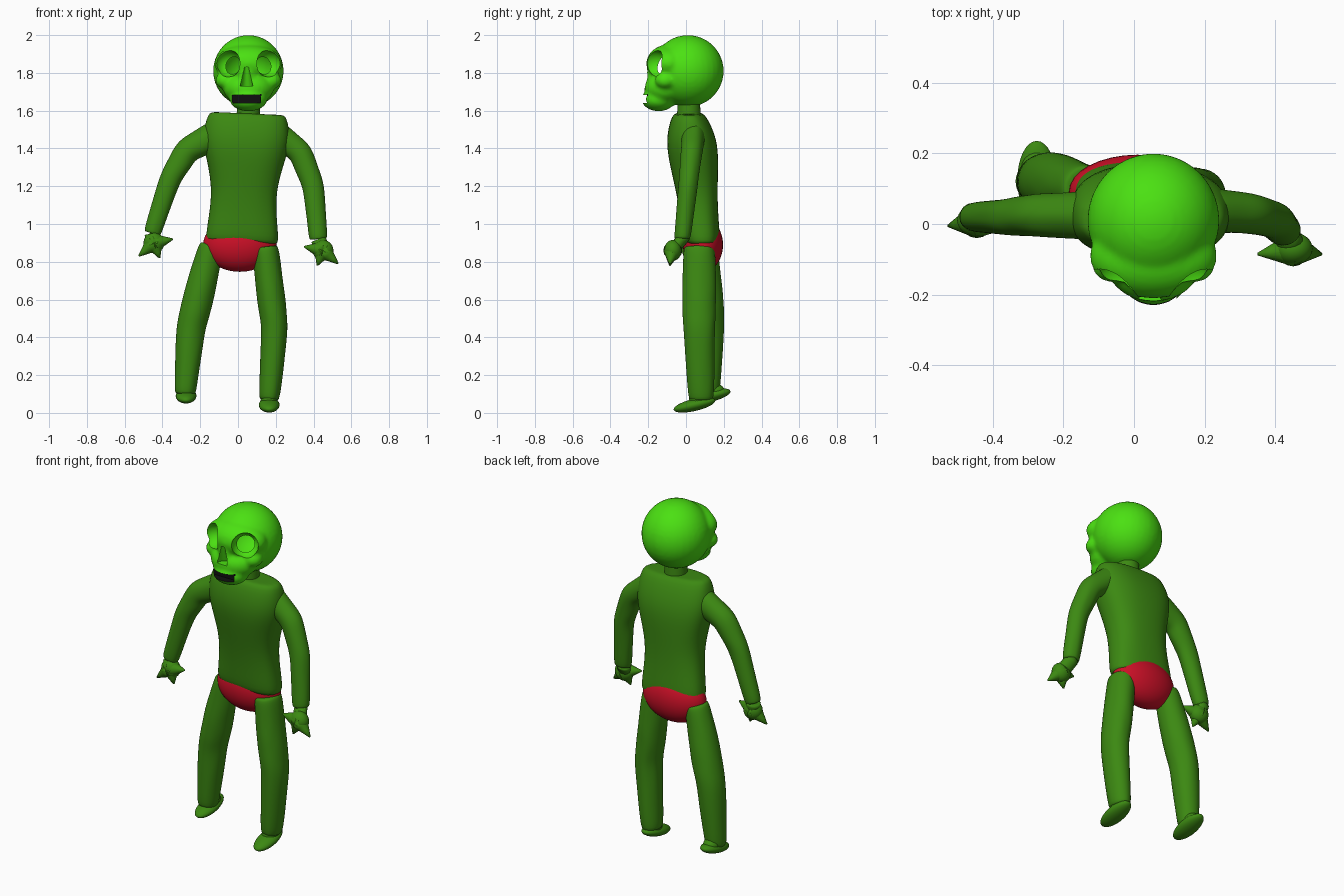
import bpy, bmesh, math, random
from mathutils import Vector, Matrix

random.seed(4)
cube = bpy.data.objects.get("Cube")
if cube:
    bpy.data.objects.remove(cube, do_unlink=True)


def material(name, red, green, blue):
    mat = bpy.data.materials.new(name)
    mat.use_nodes = True
    colour = (red, green, blue, 1)
    mat.diffuse_color = colour
    mat.node_tree.nodes["Principled BSDF"].inputs["Base Color"].default_value = colour
    return mat


bright_green = material("bright green", .07, .75, .006)
dark_green = material("dark green", .045, .25, .006)
red = material("red", .6, .005, .02)
black = material("black", .005, .005, .005)


def loft(bm, rings, segments=16, power=1, wrinkle=0):
    """Skin elliptical rings (centre, width, depth) along a path, capped at both ends."""
    depth_axis = Vector((0, 1, 0))
    loops = []
    for i, (centre, width, depth) in enumerate(rings):
        ahead = rings[min(i + 1, len(rings) - 1)][0]
        behind = rings[max(i - 1, 0)][0]
        side = (ahead - behind).cross(depth_axis).normalized()
        loop = []
        for k in range(segments):
            angle = math.tau * k / segments
            u, v = (math.copysign(abs(w) ** power, w)
                    for w in (math.cos(angle), math.sin(angle)))
            swell = 1 + random.uniform(-wrinkle, wrinkle)
            offset = side * u * width + depth_axis * v * depth
            loop.append(bm.verts.new(centre + offset * swell))
        loops.append(loop)
    for lower, upper in zip(loops, loops[1:]):
        for k in range(segments):
            n = (k + 1) % segments
            bm.faces.new((lower[k], lower[n], upper[n], upper[k]))
    for loop in (loops[0], loops[-1]):
        cap = bm.faces.new(loop)
        cap.normal_update()
        bmesh.ops.inset_region(bm, faces=[cap], thickness=cap.calc_area() ** .5 / 8)


def limb_rings(points, start, end, bulge=0, flatness=1, steps=3):
    """Rings along straight spans, tapering from start to end with a bulge midway."""
    points = [Vector(p) for p in points]
    spans = len(points) - 1
    rings = []
    for i in range(spans * steps + 1):
        span = min(i // steps, spans - 1)
        centre = points[span].lerp(points[span + 1], i / steps - span)
        t = i / (spans * steps)
        radius = start + (end - start) * t + bulge * math.sin(math.pi * t)
        rings.append((centre, radius, radius * flatness))
    return rings


def ball(bm, centre, radii, tilt=0):
    matrix = (Matrix.Translation(centre) @ Matrix.Rotation(math.radians(tilt), 4, 'X')
              @ Matrix.Diagonal((*radii, 1)))
    bmesh.ops.create_uvsphere(bm, u_segments=32, v_segments=20, radius=1, matrix=matrix)


def finish(name, bm, mat, smooth_levels=0):
    bmesh.ops.recalc_face_normals(bm, faces=bm.faces)
    mesh = bpy.data.meshes.new(name)
    bm.to_mesh(mesh)
    bm.free()
    ob = bpy.data.objects.new(name, mesh)
    bpy.context.collection.objects.link(ob)
    mesh.materials.append(mat)
    for face in mesh.polygons:
        face.use_smooth = True
    if smooth_levels:
        subsurf = ob.modifiers.new("smooth surface", 'SUBSURF')
        subsurf.levels = subsurf.render_levels = smooth_levels
    return ob


def tube(name, rings, mat, **options):
    bm = bmesh.new()
    loft(bm, rings, **options)
    return finish(name, bm, mat, smooth_levels=2)


# Skull: overlapping volumes fused into one skin
middle = .055
bm = bmesh.new()
cranium = Vector((middle, .01, 1.81))
ball(bm, cranium, (.187, .19, .19))
brow = Vector((middle, -.09, 1.85))
ball(bm, brow, (.18, .12, .1))
upper_jaw = Vector((middle, -.11, 1.72))
ball(bm, upper_jaw, (.135, .11, .09))
chin = Vector((middle, -.145, 1.66))
ball(bm, chin, (.1, .09, .063))
nose = Vector((middle - .01, -.17, 1.78))
ball(bm, nose, (.045, .042, .07))
for side in (-1, 1):
    cheekbone = upper_jaw + Vector((side * .12, 0, .04))
    ball(bm, cheekbone, (.055, .055, .045))
skull = finish("skull", bm, bright_green)
fuse = skull.modifiers.new("fuse", 'REMESH')
fuse.mode = 'VOXEL'
fuse.voxel_size = .011
soften = skull.modifiers.new("soften", 'SMOOTH')
soften.iterations = 5

# Cutters: brain cavity, eye sockets, nose opening and mouth slot
cutters = []


def cut_skull(bm):
    cutter = finish("skull_cutter", bm, bright_green)
    cutter.hide_render = True
    cutters.append(cutter)
    cut = skull.modifiers.new("cut", 'BOOLEAN')
    cut.operation = 'DIFFERENCE'
    cut.solver = 'EXACT'
    cut.object = cutter


bm = bmesh.new()
ball(bm, cranium, (.155, .17, .15))
cut_skull(bm)
for side in (-1, 1):
    bm = bmesh.new()
    ball(bm, brow + Vector((side * .108, -.08, 0)), (.07, .08, .072))
    cut_skull(bm)
bm = bmesh.new()
nostril = nose + Vector((0, -.05, -.05))
loft(bm, limb_rings([nostril, nostril + Vector((0, 0, .1))], .035, .015, flatness=1.5))
cut_skull(bm)
bm = bmesh.new()
mouth = Vector((.04, -.245, 1.662))
mouth_size = Vector((.16, .12, .042))
bmesh.ops.create_cube(bm, size=1, matrix=Matrix.Translation(mouth)
                      @ Matrix.Diagonal((*mouth_size, 1)))
cut_skull(bm)

bpy.context.view_layer.update()
graph = bpy.context.evaluated_depsgraph_get()
carved = bpy.data.meshes.new_from_object(skull.evaluated_get(graph))
skull.modifiers.clear()
skull.data = carved
for cutter in cutters:
    bpy.data.objects.remove(cutter, do_unlink=True)

# Mouth lining painted black
carved.materials.clear()
carved.materials.append(bright_green)
carved.materials.append(black)
reach = mouth_size / 2 + Vector((.001, .001, .001))
for face in carved.polygons:
    offset = face.center - mouth
    face.material_index = int(all(abs(o) < r for o, r in zip(offset, reach)))
bpy.ops.object.select_all(action='DESELECT')
skull.select_set(True)
bpy.context.view_layer.objects.active = skull
bpy.ops.object.shade_smooth_by_angle(angle=math.radians(40))

# Neck, torso and briefs
neck_path = [(middle, .015, 1.55), (middle, .015, 1.66)]
tube("neck", limb_rings(neck_path, .065, .06), dark_green)
hem, collar = Vector((.02, .085, .9)), Vector((.05, .015, 1.585))
widths = (.2, .18, .17, .2, .24, .21)
depths = (.1, .1, .11, .13, .14, .09)
torso_rings = [(hem.lerp(collar, i / 5), width, depth)
               for i, (width, depth) in enumerate(zip(widths, depths))]
tube("torso", torso_rings, dark_green, segments=20, power=.8, wrinkle=.012)
bm = bmesh.new()
ball(bm, (.01, .09, .89), (.195, .106, .143))
finish("briefs", bm, red)

# Legs
right_leg = [(-.14, .1, .89), (-.2, .11, .65), (-.25, .12, .45), (-.28, .12, .1)]
tube("right_leg", limb_rings(right_leg, .065, .057, bulge=.022, flatness=1.05),
     dark_green, wrinkle=.03)
left_leg = [(.145, .07, .88), (.17, .07, .65), (.195, .07, .45), (.165, .08, .07)]
tube("left_leg", limb_rings(left_leg, .07, .057, bulge=.012, flatness=1.2),
     dark_green, wrinkle=.03)

# Feet: tilted soles with a rounded ankle
for name, sole in (("right_foot", (-.275, .125, .09)), ("left_foot", (.165, .045, .042))):
    bm = bmesh.new()
    sole = Vector(sole)
    ball(bm, sole, (.055, .113, .032), tilt=13)
    ball(bm, sole + Vector((0, .025, .025)), (.045, .055, .04))
    finish(name, bm, dark_green)

# Arms
right_arm = [(-.1, .025, 1.48), (-.27, .025, 1.39), (-.36, .02, 1.24), (-.455, .02, .95)]
tube("right_arm", limb_rings(right_arm, .08, .047, flatness=.9), dark_green, wrinkle=.035)
left_arm = [(.2, .04, 1.48), (.33, .03, 1.38), (.4, .01, 1.2), (.425, -.02, .92)]
tube("left_arm", limb_rings(left_arm, .072, .05, flatness=.9), dark_green, wrinkle=.035)

# Hands: round palm, wrist, and pointed thumb and finger groups
for name, side, palm, wrist in (("right_hand", -1, (-.445, .01, .9), right_arm[-1]),
                                ("left_hand", 1, (.45, -.07, .86), left_arm[-1])):
    bm = bmesh.new()
    palm = Vector(palm)
    ball(bm, palm, (.055, .046, .055))
    loft(bm, limb_rings([wrist, palm], .04, .04))
    for across, down in ((-.1, .02), (.08, -.07), (-.03, -.08)):
        tip = palm + Vector((side * across, -.015, down))
        loft(bm, limb_rings([palm, tip], .05, .004))
    finish(name, bm, dark_green)
